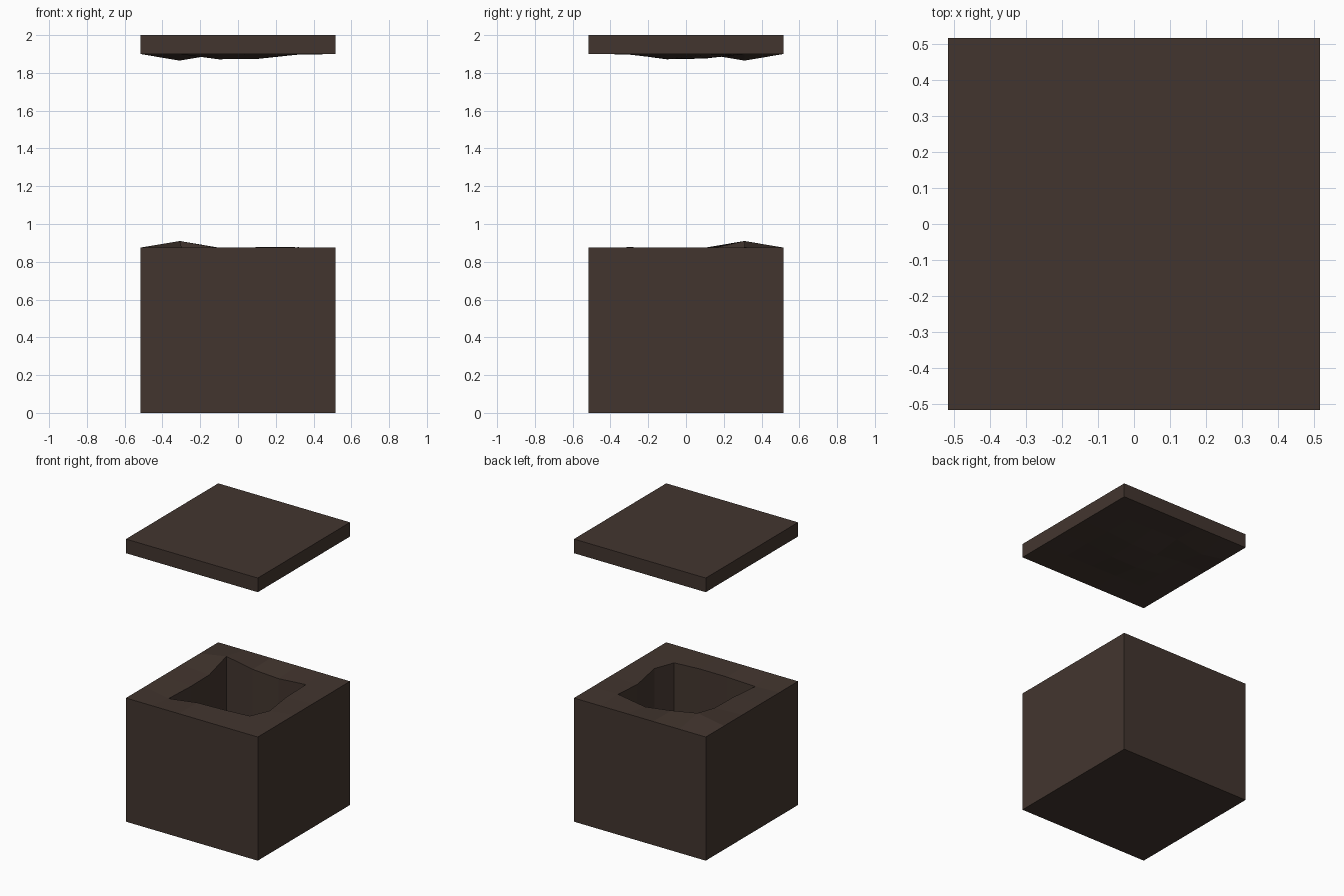
import bpy, bmesh

if "Cube" in bpy.data.objects:
    bpy.data.objects.remove(bpy.data.objects["Cube"])

H = 0.516                       # half width of the block
C = [-H, -0.31, -0.103, 0.103, 0.31, H]   # grid lines
RIM, FLOOR, LID_LOW, LID_TOP = 0.875, 0.12, 1.90, 2.0

stone = bpy.data.materials.new("dark_brown_stone")
stone.diffuse_color = (0.055, 0.036, 0.028, 1)
stone.use_nodes = True
stone.node_tree.nodes["Principled BSDF"].inputs["Base Color"].default_value = stone.diffuse_color

# rough rim of the pit: grid cell -> worked position
ROUGH = {
    (1, 1): (-0.312, -0.33, 0.855), (2, 1): (-0.103, -0.31, 0.874),
    (3, 1): (0.103, -0.305, 0.877), (4, 1): (0.293, -0.287, 0.877),
    (4, 2): (0.35, -0.145, 0.875), (4, 3): (0.31, 0.10, 0.868),
    (4, 4): (0.315, 0.31, 0.877), (3, 4): (0.09, 0.325, 0.853),
    (2, 4): (-0.103, 0.31, 0.873), (1, 4): (-0.308, 0.31, 0.91),
    (1, 3): (-0.295, 0.10, 0.863), (1, 2): (-0.295, -0.103, 0.86)}

# bulges hanging under the lid
BULGE = {(1, 4): 0.035, (2, 2): 0.028, (2, 3): 0.024, (3, 3): 0.022,
         (3, 2): 0.026, (3, 1): 0.002, (4, 3): 0.004, (4, 1): 0.002}


def edge_loop():
    """Grid indices round the border, counter-clockwise from above."""
    return ([(i, 0) for i in range(5)] + [(5, j) for j in range(5)]
            + [(i, 5) for i in range(5, 0, -1)] + [(0, j) for j in range(5, 0, -1)])


def cap_skirt(bm, grid, z):
    """Straight outer sides and a flat cap, from a rough grid to height z."""
    corner = {k: bm.verts.new((C[k[0]], C[k[1]], z)) for k in edge_loop()}
    loop = edge_loop()
    for a, b in zip(loop, loop[1:] + loop[:1]):
        bm.faces.new((corner[a], corner[b], grid[b], grid[a]))
    bm.faces.new([corner[k] for k in loop])


def finish(bm, name):
    bmesh.ops.recalc_face_normals(bm, faces=bm.faces[:])
    me = bpy.data.meshes.new(name)
    bm.to_mesh(me)
    bm.free()
    me.materials.append(stone)
    ob = bpy.data.objects.new(name, me)
    bpy.context.collection.objects.link(ob)


# hollow block: rough rim, pit walls, pit floor, plain outside
bm = bmesh.new()
top, low = {}, {}
for i in range(6):
    for j in range(6):
        inside = 0 < i < 5 and 0 < j < 5
        x, y, z = ROUGH.get((i, j), (C[i], C[j], RIM))
        if not inside or (i, j) in ROUGH:
            top[i, j] = bm.verts.new((x, y, z))
        if inside:
            low[i, j] = bm.verts.new((x, y, FLOOR + BULGE.get((i, j), 0) * 0.5))
for i in range(5):
    for j in range(5):
        keys = [(i, j), (i + 1, j), (i + 1, j + 1), (i, j + 1)]
        pit = 1 <= i <= 3 and 1 <= j <= 3
        bm.faces.new([(low if pit else top)[k] for k in keys])
ring = list(ROUGH)
for a, b in zip(ring, ring[1:] + ring[:1]):
    bm.faces.new((top[b], top[a], low[a], low[b]))
cap_skirt(bm, top, 0)
finish(bm, "hollow_block")

# floating lid slab with a bumpy underside
bm = bmesh.new()
under = {(i, j): bm.verts.new((C[i], C[j], LID_LOW - BULGE.get((i, j), 0)))
         for i in range(6) for j in range(6)}
for i in range(5):
    for j in range(5):
        bm.faces.new((under[i, j], under[i, j + 1], under[i + 1, j + 1], under[i + 1, j]))
cap_skirt(bm, under, LID_TOP)
finish(bm, "lid_slab")
